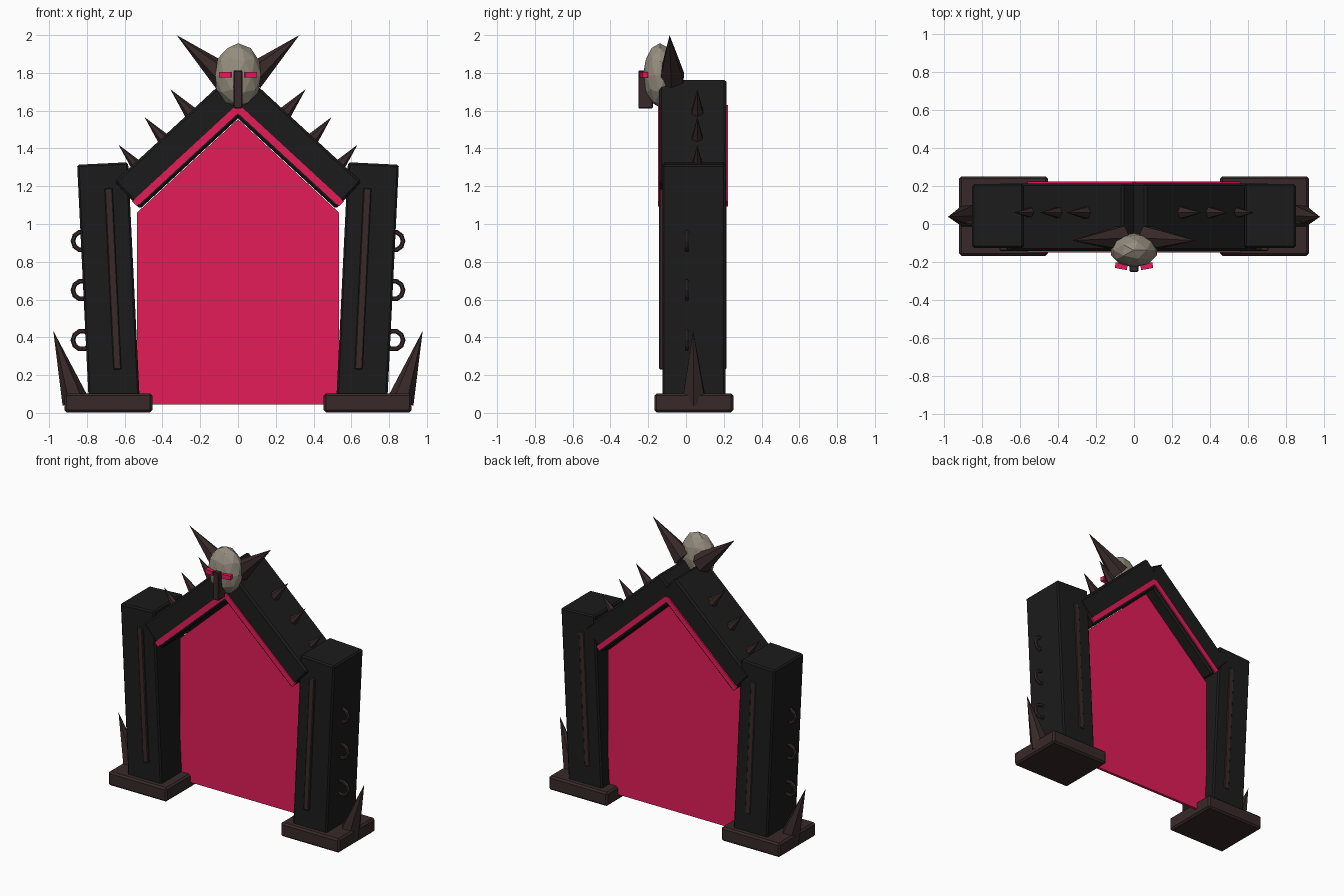
import bpy, bmesh
from math import radians
from mathutils import Vector

if "Cube" in bpy.data.objects:
    bpy.data.objects.remove(bpy.data.objects["Cube"])


def material(name, rgb):
    m = bpy.data.materials.new(name)
    m.use_nodes = True
    color = (*rgb, 1)
    m.diffuse_color = color
    bsdf = m.node_tree.nodes["Principled BSDF"]
    bsdf.inputs["Base Color"].default_value = color
    bsdf.inputs["Roughness"].default_value = 0.8
    return m


BLACK = material("charcoal_black", (0.0115, 0.0112, 0.0112))
BROWN = material("dark_brown", (0.039, 0.022, 0.022))
PINK = material("crimson_glow", (0.76, 0.012, 0.098))
BONE = material("bone", (0.3, 0.265, 0.21))


def make(name, bm, mat, loc=(0, 0, 0)):
    bmesh.ops.recalc_face_normals(bm, faces=bm.faces)
    me = bpy.data.meshes.new(name)
    bm.to_mesh(me)
    bm.free()
    me.materials.append(mat)
    ob = bpy.data.objects.new(name, me)
    ob.location = loc
    bpy.context.collection.objects.link(ob)
    return ob


def box(name, loc, size, mat, ry=0, rz=0, bevel=0.0):
    bm = bmesh.new()
    bmesh.ops.create_cube(bm, size=1)
    bmesh.ops.scale(bm, vec=size, verts=bm.verts)
    ob = make(name, bm, mat, loc)
    ob.rotation_euler = (0, radians(ry), radians(rz))
    if bevel:
        mod = ob.modifiers.new("Bevel", "BEVEL")
        mod.width = bevel
        mod.segments = 1


def spike(name, base, tip, radius):
    base, axis = Vector(base), Vector(tip) - Vector(base)
    bm = bmesh.new()
    bmesh.ops.create_cone(bm, cap_ends=True, segments=6, radius1=radius,
                          radius2=0, depth=axis.length)
    bmesh.ops.translate(bm, verts=bm.verts, vec=(0, 0, axis.length / 2))
    ob = make(name, bm, BROWN, base)
    ob.rotation_euler = axis.to_track_quat("Z", "Y").to_euler()


def ring(name, loc):
    bpy.ops.mesh.primitive_torus_add(location=loc, rotation=(radians(90), 0, 0),
                                     major_segments=10, minor_segments=6,
                                     major_radius=0.049, minor_radius=0.0125)
    ob = bpy.context.object
    ob.name = name
    ob.data.materials.append(BROWN)


MID = 0.042      # centre of the arch's depth
LEAN = 2.8       # outward lean of the pillars
SLOPE = 42.7     # pitch of the roof beams

for s, side in ((1, "left"), (-1, "right")):
    # Pillar with its foot, trim bars and rings
    box(f"{side}_foot", (s * 0.686, MID, 0.053), (0.466, 0.418, 0.1), BROWN, bevel=0.012)
    box(f"{side}_pillar", (s * 0.686, MID, 0.69), (0.27, 0.335, 1.262), BLACK,
        ry=s * LEAN, bevel=0.01)
    box(f"{side}_pillar_trim", (s * 0.662, 0.036, 0.71), (0.042, 0.356, 0.96), BROWN,
        ry=s * LEAN, bevel=0.005)
    for i, z in enumerate((0.385, 0.65, 0.91)):
        ring(f"{side}_ring_{i + 1}", (s * 0.825, 0.005, z))
    spike(f"{side}_foot_spike", (s * 0.86, MID, 0.06), (s * 0.978, 0.038, 0.435), 0.072)

    # Sloping roof beam with glowing strips on front and back
    box(f"{side}_beam", (s * 0.29, 0.036, 1.425), (0.806, 0.356, 0.197), BLACK,
        ry=s * SLOPE, bevel=0.012)
    for y, face in ((-0.142, "front"), (0.216, "back")):
        box(f"{side}_{face}_strip", (s * 0.272, y, 1.361), (0.75, 0.014, 0.037), PINK,
            ry=s * SLOPE)

    # Row of spikes along the beam
    for i in range(3):
        x, z = 0.25 + 0.137 * i, 1.588 - 0.147 * i
        spike(f"{side}_beam_spike_{i + 1}", (s * x, 0.06, z),
              (s * (x + 0.108), 0.06, z + 0.125), 0.036)

    # Horn and eye of the skull
    spike(f"{side}_horn", (s * 0.07, -0.075, 1.775), (s * 0.325, -0.087, 2.0), 0.073)
    box(f"{side}_eye", (s * 0.067, -0.222, 1.79), (0.064, 0.03, 0.03), PINK, rz=s * 10)

# Skull and nose guard
bm = bmesh.new()
bmesh.ops.create_icosphere(bm, subdivisions=2, radius=1)
bmesh.ops.scale(bm, vec=(0.127, 0.09, 0.17), verts=bm.verts)
make("skull", bm, BONE, (0, -0.138, 1.787))
box("nose_guard", (0, -0.214, 1.712), (0.045, 0.076, 0.2), BROWN, bevel=0.004)

# Glowing panel filling the opening, set toward the back
bm = bmesh.new()
outline = [(-0.535, 0.045), (0.535, 0.045), (0.535, 1.06), (0, 1.555), (-0.535, 1.06)]
face = bm.faces.new([bm.verts.new((x, 0.105, z)) for x, z in outline])
grown = bmesh.ops.extrude_face_region(bm, geom=[face])["geom"]
bmesh.ops.translate(bm, vec=(0, 0.02, 0),
                    verts=[v for v in grown if isinstance(v, bmesh.types.BMVert)])
make("portal_panel", bm, PINK)
